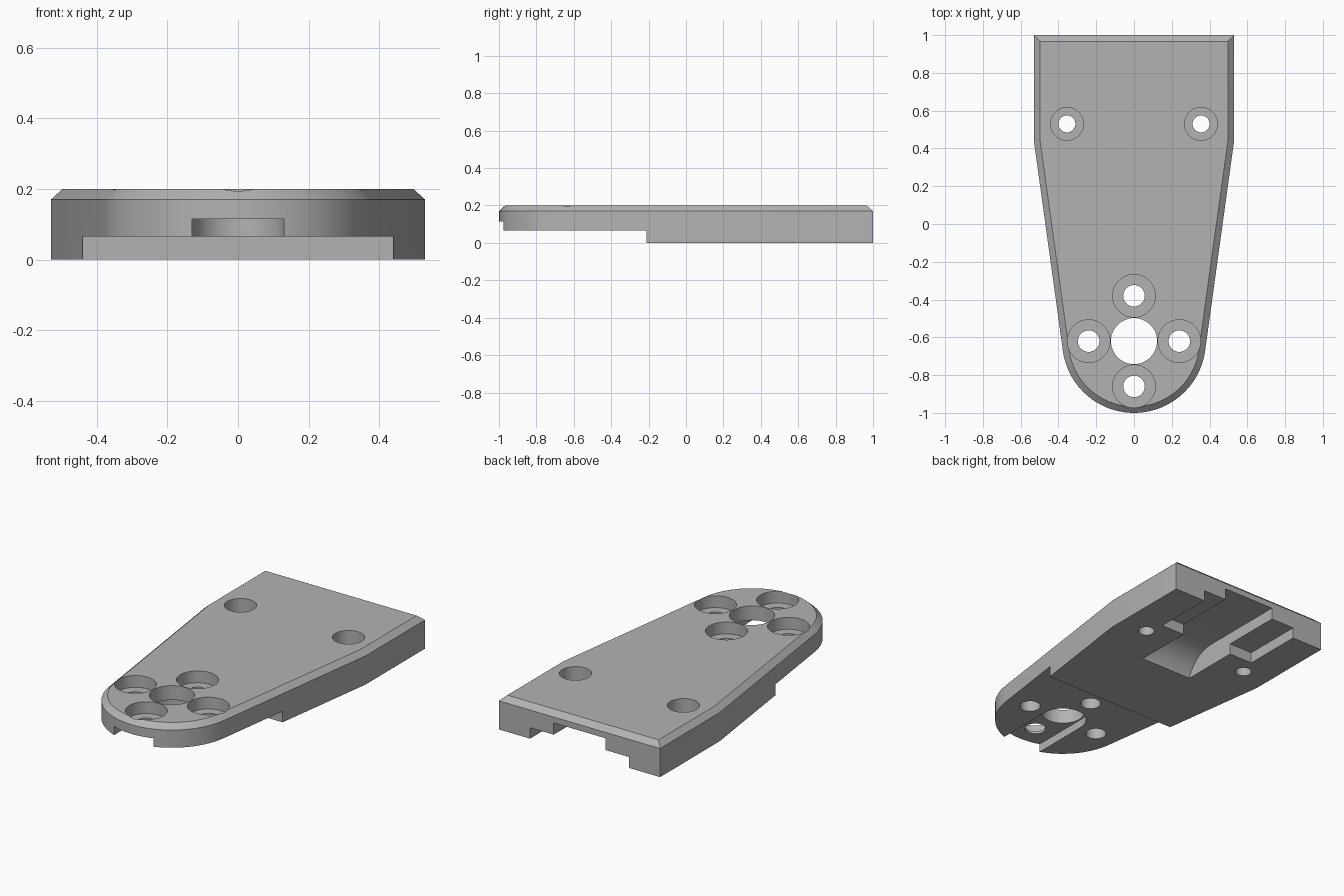
import bpy, bmesh, math
from mathutils import Vector

if "Cube" in bpy.data.objects:
    bpy.data.objects.remove(bpy.data.objects["Cube"])

HUB_Y, HUB_R = -0.62, 0.38
HALF_W, TAPER_Y = 0.53, 0.44

grey = bpy.data.materials.new("plain grey")
grey.use_nodes = True
grey.diffuse_color = (0.45, 0.45, 0.45, 1)
grey.node_tree.nodes["Principled BSDF"].inputs["Base Color"].default_value = grey.diffuse_color


def loft(name, loops):
    """Closed solid through a stack of matching point loops."""
    bm = bmesh.new()
    rings = [[bm.verts.new(p) for p in loop] for loop in loops]
    n = len(rings[0])
    bm.faces.new(rings[0])
    bm.faces.new(rings[-1])
    for a, b in zip(rings, rings[1:]):
        for i in range(n):
            j = (i + 1) % n
            bm.faces.new((a[i], a[j], b[j], b[i]))
    bmesh.ops.recalc_face_normals(bm, faces=bm.faces)
    mesh = bpy.data.meshes.new(name)
    bm.to_mesh(mesh)
    bm.free()
    mesh.materials.append(grey)
    obj = bpy.data.objects.new(name, mesh)
    bpy.context.collection.objects.link(obj)
    return obj


def prism(name, outline, z0, z1):
    return loft(name, [[(x, y, z) for x, y in outline] for z in (z0, z1)])


def box(name, half_x, y0, y1, z0, z1):
    outline = [(-half_x, y0), (half_x, y0), (half_x, y1), (-half_x, y1)]
    return prism(name, outline, z0, z1)


def arc(cx, cy, r, start, end, steps):
    angles = [start + (end - start) * i / steps for i in range(steps + 1)]
    return [(cx + r * math.cos(a), cy + r * math.sin(a)) for a in angles]


def disc(name, x, y, r, z0, z1):
    return prism(name, arc(x, y, r, 0, math.tau, 48)[:-1], z0, z1)


def plate_loop(inset, z):
    """Tapered plate outline: straight back, tangent sides, round nose."""
    w, r = HALF_W - inset, HUB_R - inset
    to_corner = Vector((w, TAPER_Y - HUB_Y))
    tangent = math.atan2(to_corner.y, to_corner.x) - math.acos(r / to_corner.length)
    nose = arc(0, HUB_Y, r, tangent, -math.pi - tangent, 40)
    back = 1 - inset
    outline = [(w, back), (w, TAPER_Y)] + nose + [(-w, TAPER_Y), (-w, back)]
    return [(x, y, z) for x, y in outline]


# Main plate with a chamfered top edge
plate = loft("mounting_plate", [plate_loop(0, 0), plate_loop(0, 0.17), plate_loop(0.033, 0.2)])

# Underside: raised nose and wide shallow pocket at the back
cutters = [
    box("nose_step", 1, -1.2, -0.21, -0.1, 0.065),
    box("shallow_pocket", 0.325, 0.635, 1.2, -0.1, 0.065),
]

# Deep channel whose front end curves down to the underside
ramp_r, ramp_z = 0.2, -0.065
ramp_y = 0.28 + math.sqrt(ramp_r ** 2 - ramp_z ** 2)
profile = arc(ramp_y, ramp_z, ramp_r, math.pi, math.pi / 2, 16)
profile += [(1.2, ramp_z + ramp_r), (1.2, ramp_z)]
cutters.append(loft("deep_channel", [[(x, y, z) for y, z in profile] for x in (-0.17, 0.17)]))

# Round-ended slot under the nose
slot = arc(0, HUB_Y, 0.13, 0, math.pi, 24) + [(-0.13, -1.2), (0.13, -1.2)]
cutters.append(prism("nose_slot", slot, -0.1, 0.115))

# Centre hole, four hub screw holes and two back screw holes
cutters.append(disc("centre_hole", 0, HUB_Y, 0.122, -0.1, 0.3))
screws = [(0.24 * dx, HUB_Y + 0.24 * dy, 0.057, 0.113, 0.13)
          for dx, dy in ((1, 0), (0, 1), (-1, 0), (0, -1))]
screws += [(side * 0.355, 0.53, 0.045, 0.087, 0.065) for side in (-1, 1)]
for x, y, hole_r, head_r, seat_z in screws:
    cutters.append(disc("screw_hole", x, y, hole_r, -0.1, 0.3))
    cutters.append(disc("screw_head_recess", x, y, head_r, seat_z, 0.3))

# Apply every cut, then drop the cutters
bpy.ops.object.select_all(action="DESELECT")
plate.select_set(True)
bpy.context.view_layer.objects.active = plate
for cutter in cutters:
    cutter.hide_render = True
    mod = plate.modifiers.new(cutter.name, "BOOLEAN")
    mod.operation, mod.solver, mod.object = "DIFFERENCE", "EXACT", cutter
    bpy.ops.object.modifier_apply(modifier=mod.name)
    bpy.data.objects.remove(cutter)

bpy.ops.object.shade_smooth_by_angle(angle=math.radians(30))
